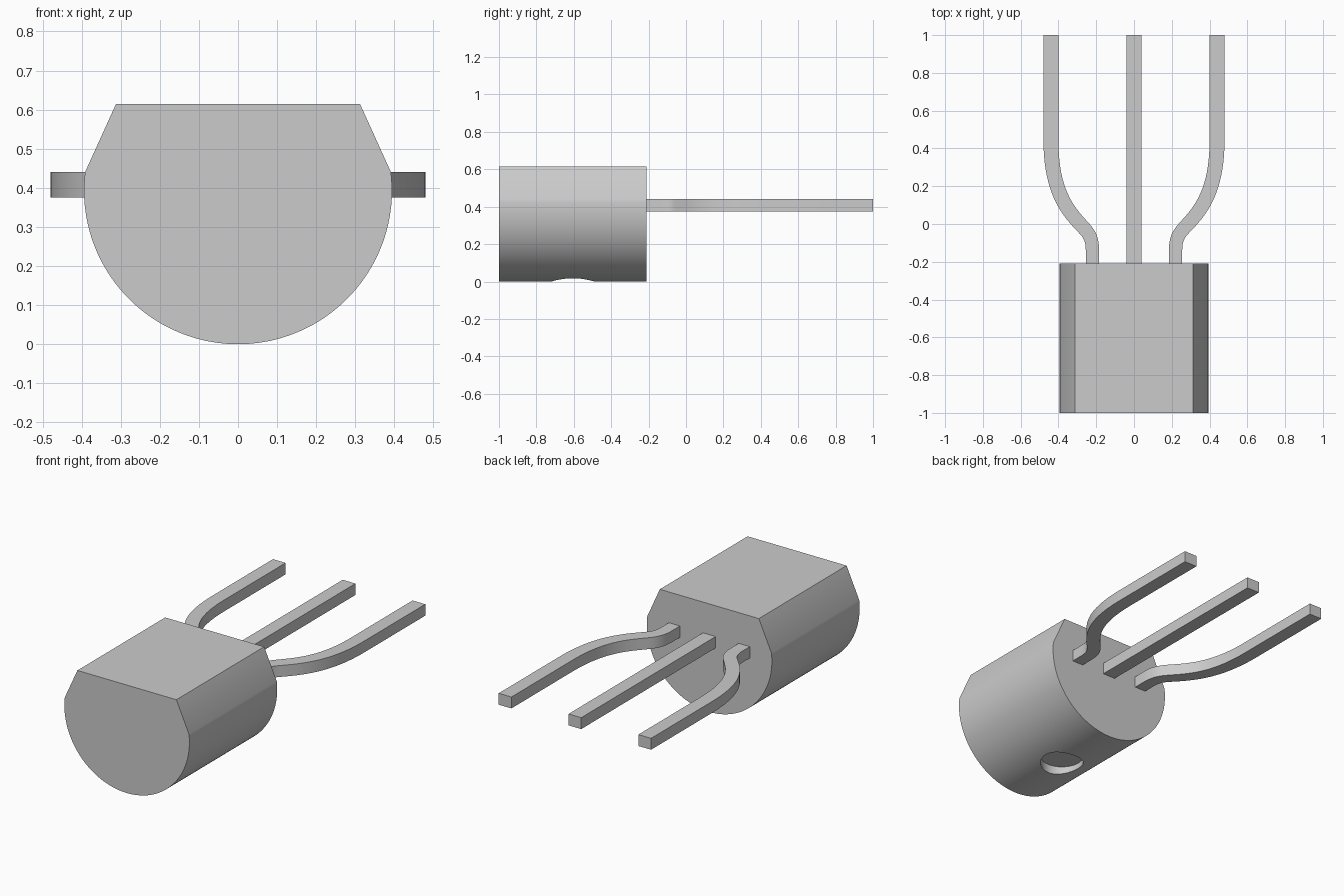
import bpy, bmesh, math
from mathutils import Vector
from mathutils.geometry import interpolate_bezier

cube = bpy.data.objects.get("Cube")
if cube:
    bpy.data.objects.remove(cube, do_unlink=True)

grey = bpy.data.materials.new("plain_grey")
grey.use_nodes = True
grey.diffuse_color = (0.6, 0.6, 0.6, 1)
grey.node_tree.nodes["Principled BSDF"].inputs["Base Color"].default_value = grey.diffuse_color

R = 0.394                    # body radius, also its centre height
FRONT, BACK = -1.0, -0.21    # body ends along y
LEAD_LOW, LEAD_TOP = 0.375, 0.44


def loft(name, rings):
    """Closed solid through a list of equal-length rings of points."""
    bm = bmesh.new()
    rows = [[bm.verts.new(p) for p in ring] for ring in rings]
    n = len(rows[0])
    for a, b in zip(rows, rows[1:]):
        for i in range(n):
            j = (i + 1) % n
            bm.faces.new((a[i], a[j], b[j], b[i]))
    bm.faces.new(rows[0])
    bm.faces.new(rows[-1])
    bmesh.ops.recalc_face_normals(bm, faces=bm.faces)
    mesh = bpy.data.meshes.new(name)
    bm.to_mesh(mesh)
    bm.free()
    mesh.materials.append(grey)
    obj = bpy.data.objects.new(name, mesh)
    bpy.context.collection.objects.link(obj)
    return obj


def activate(obj):
    bpy.ops.object.select_all(action='DESELECT')
    obj.select_set(True)
    bpy.context.view_layer.objects.active = obj


def smooth(obj):
    activate(obj)
    bpy.ops.object.shade_smooth_by_angle(angle=math.radians(20))


# Body: round underside, sloped shoulders and flat top
start = math.asin((LEAD_TOP - R) / R)
sweep = math.pi + 2 * start
STEPS = 80
profile = [(R * math.cos(start - sweep * i / STEPS),
            R + R * math.sin(start - sweep * i / STEPS)) for i in range(STEPS + 1)]
profile += [(-0.312, 0.615), (0.312, 0.615)]
body = loft("body", [[(x, y, z) for x, z in profile] for y in (FRONT, BACK)])

# Shallow round recess in the underside
bpy.ops.mesh.primitive_cylinder_add(vertices=48, radius=0.115, depth=0.2,
                                    location=(0, -0.605, -0.05))
cutter = bpy.context.object
cutter.name = "recess_cutter"
cutter.hide_render = True
cutter.data.materials.append(grey)
cut = body.modifiers.new("recess", 'BOOLEAN')
cut.operation = 'DIFFERENCE'
cut.solver = 'EXACT'
cut.object = cutter
activate(body)
bpy.ops.object.modifier_apply(modifier=cut.name)
bpy.data.objects.remove(cutter, do_unlink=True)
smooth(body)


def lead(name, path, widths):
    """Flat-sided strip following a path in the horizontal plane."""
    rings = []
    for i, p in enumerate(path):
        t = (path[min(i + 1, len(path) - 1)] - path[max(i - 1, 0)]).normalized()
        if i in (0, len(path) - 1):
            t = Vector((0, 1))
        w = widths[0] + (widths[1] - widths[0]) * i / (len(path) - 1)
        side = Vector((t.y, -t.x)) * w / 2
        a, b = p - side, p + side
        rings.append([(a.x, a.y, LEAD_LOW), (b.x, b.y, LEAD_LOW),
                      (b.x, b.y, LEAD_TOP), (a.x, a.y, LEAD_TOP)])
    smooth(loft(name, rings))


# Straight middle lead
lead("middle_lead", [Vector((0, BACK)), Vector((0, 1))], (0.08, 0.08))

# Outer leads: tight bend outward, then a wide bend back to straight
V = Vector
lower = interpolate_bezier(V((0.22, -0.14)), V((0.22, -0.06)), V((0.25, -0.04)), V((0.285, 0)), 12)
upper = interpolate_bezier(V((0.285, 0)), V((0.37, 0.09)), V((0.44, 0.2)), V((0.44, 0.45)), 18)
bend = [V((0.22, BACK))] + [p.to_2d() if len(p) > 2 else p for p in lower + upper[1:]] + [V((0.44, 1))]
for label, sign in (("left", 1), ("right", -1)):
    lead(label + "_lead", [V((sign * p.x, p.y)) for p in bend], (0.07, 0.08))
